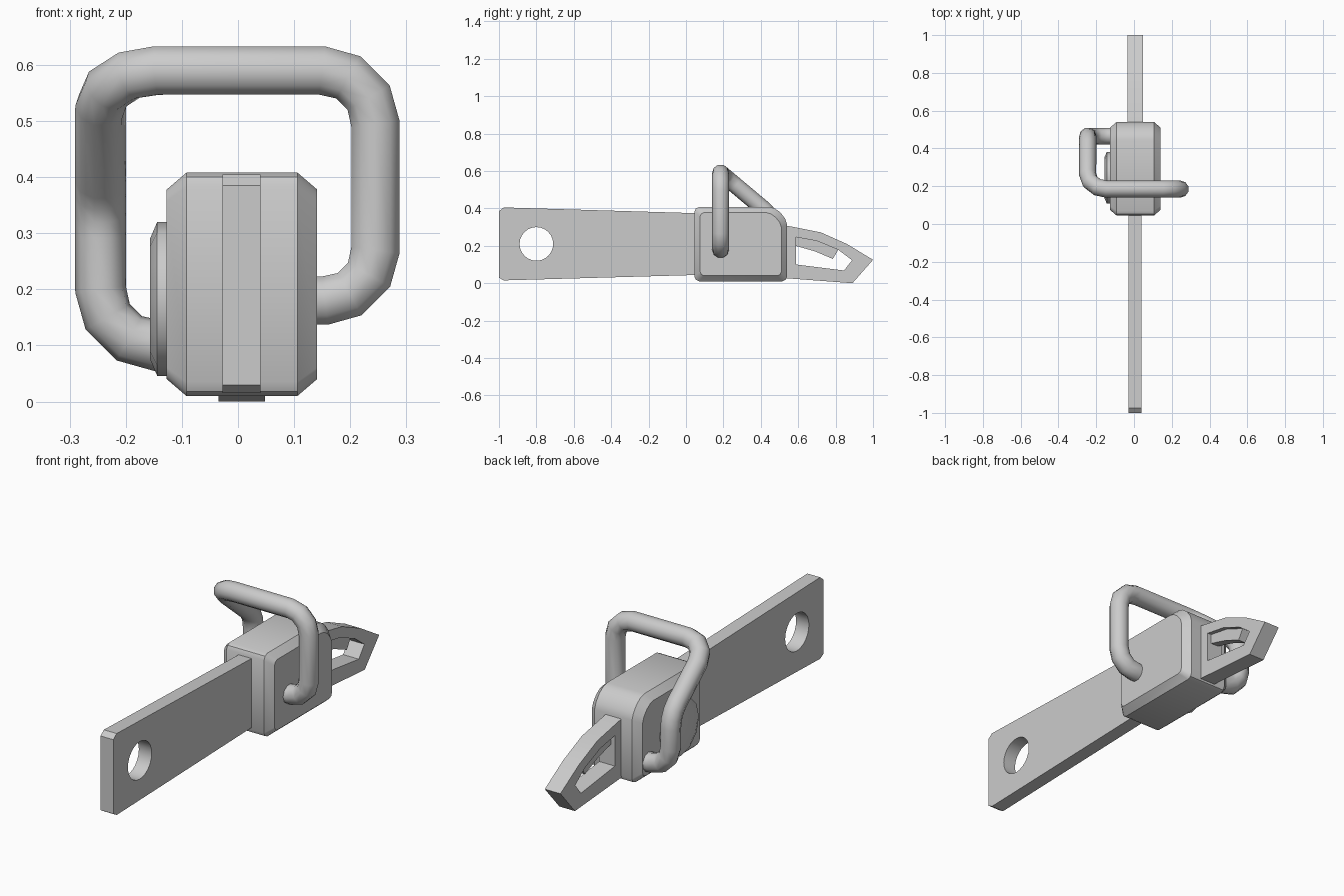
import bpy, bmesh, math
from mathutils import Matrix, Vector

if "Cube" in bpy.data.objects:
    bpy.data.objects.remove(bpy.data.objects["Cube"])

steel = bpy.data.materials.new("grey_steel")
steel.diffuse_color = (0.6, 0.6, 0.6, 1)
steel.use_nodes = True
steel.node_tree.nodes["Principled BSDF"].inputs["Base Color"].default_value = steel.diffuse_color

# side profiles are drawn as (y, z) and thickened along x
SIDE = Matrix(((0, 0, 1, 0), (1, 0, 0, 0), (0, 1, 0, 0), (0, 0, 0, 1)))


def finish(name, mesh, angle):
    bm = bmesh.new()
    bm.from_mesh(mesh)
    bmesh.ops.remove_doubles(bm, verts=bm.verts, dist=0.0005)
    bmesh.ops.recalc_face_normals(bm, faces=bm.faces)
    bm.to_mesh(mesh)
    bm.free()
    mesh.materials.clear()
    mesh.materials.append(steel)
    ob = bpy.data.objects.new(name, mesh)
    bpy.context.collection.objects.link(ob)
    bpy.ops.object.select_all(action='DESELECT')
    ob.select_set(True)
    bpy.context.view_layer.objects.active = ob
    bpy.ops.object.shade_smooth_by_angle(angle=math.radians(angle))
    return ob


def curve_mesh(name, curve, matrix):
    tmp = bpy.data.objects.new(name + "_curve", curve)
    bpy.context.collection.objects.link(tmp)
    bpy.context.view_layer.update()
    dg = bpy.context.evaluated_depsgraph_get()
    mesh = bpy.data.meshes.new_from_object(tmp.evaluated_get(dg))
    bpy.data.objects.remove(tmp)
    mesh.transform(matrix)
    mesh.name = name
    return mesh


def add_spline(curve, pts, cyclic):
    s = curve.splines.new('POLY')
    s.points.add(len(pts) - 1)
    for p, co in zip(s.points, pts):
        p.co = (*co, 0, 1) if len(co) == 2 else (*co, 1)
    s.use_cyclic_u = cyclic


def plate(name, loops, x0, x1, angle=30):
    """Flat plate from an outline plus holes, spanning x0..x1."""
    c = bpy.data.curves.new(name, 'CURVE')
    c.dimensions, c.fill_mode = '2D', 'BOTH'
    c.extrude = (x1 - x0) / 2
    for loop in loops:
        add_spline(c, loop, True)
    m = Matrix.Translation(((x0 + x1) / 2, 0, 0)) @ SIDE
    return finish(name, curve_mesh(name, c, m), angle)


def loft(name, profile, levels, angle):
    """Stack copies of a (y, z) profile along x; levels are (x, inset)."""
    ys, zs = [p[0] for p in profile], [p[1] for p in profile]
    cy, cz = (min(ys) + max(ys)) / 2, (min(zs) + max(zs)) / 2
    hy, hz = max(ys) - cy, max(zs) - cz
    bm = bmesh.new()
    rings = [[bm.verts.new((x, cy + (y - cy) * (1 - d / hy), cz + (z - cz) * (1 - d / hz)))
              for y, z in profile] for x, d in levels]
    n = len(profile)
    for a, b in zip(rings, rings[1:]):
        for i in range(n):
            j = (i + 1) % n
            bm.faces.new((a[i], a[j], b[j], b[i]))
    bm.faces.new(rings[0])
    bm.faces.new(rings[-1])
    mesh = bpy.data.meshes.new(name)
    bm.to_mesh(mesh)
    bm.free()
    return finish(name, mesh, angle)


def rounded(path, cuts, steps=3):
    """Replace each inner corner of a path by an arc-like bend."""
    pts = [Vector(p) for p in path]
    out = [pts[0]]
    for a, p, b, d in zip(pts, pts[1:], pts[2:], cuts):
        s, e = p + (a - p).normalized() * d, p + (b - p).normalized() * d
        # rational quadratic, which gives a true circular arc
        w = math.cos((p - a).angle(b - p) / 2)
        for i in range(steps + 1):
            t = i / steps
            k0, k1, k2 = (1 - t) ** 2, 2 * t * (1 - t) * w, t * t
            out.append((s * k0 + p * k1 + e * k2) / (k0 + k1 + k2))
    return out + [pts[-1]]


# long strap with a round hole near its end
hole = [(-0.8 + 0.09 * math.cos(i * math.pi / 12), 0.21 + 0.09 * math.sin(i * math.pi / 12))
        for i in range(24)]
plate("strap", [[(-1, 0.03), (-0.975, 0.015), (0.2, 0.048), (0.2, 0.37),
                 (-0.975, 0.405), (-1, 0.385)], hole], -0.028, 0.04)

# pointed tip with a window, and the thin catch inside the window
plate("tip", [[(0.45, 0.033), (0.89, 0.0), (1.0, 0.125), (0.86, 0.21), (0.72, 0.272), (0.45, 0.325)],
              [(0.588, 0.10), (0.845, 0.068), (0.888, 0.123), (0.815, 0.178),
               (0.70, 0.226), (0.588, 0.246)]], -0.035, 0.048)
plate("tip_catch", [[(0.585, 0.2), (0.69, 0.17), (0.785, 0.13), (0.815, 0.18),
                     (0.70, 0.228), (0.585, 0.248)]], -0.014, 0.027)

# chamfered lock body
body = [(0.045, 0.035), (0.053, 0.018), (0.07, 0.01), (0.515, 0.01), (0.533, 0.018), (0.54, 0.035),
        (0.54, 0.315), (0.53, 0.345), (0.505, 0.378), (0.475, 0.4), (0.445, 0.408),
        (0.07, 0.408), (0.053, 0.4), (0.045, 0.383)]
loft("lock_body", body, [(-0.127, 0.03), (-0.092, 0), (0.106, 0), (0.141, 0.03)], 30)

# round boss on the left side
ring = [(0.245 + 0.137 * math.cos(i * math.pi / 6), 0.183 + 0.137 * math.sin(i * math.pi / 6))
        for i in range(12)]
loft("side_boss", ring, [(-0.157, 0.03), (-0.144, 0), (-0.11, 0)], 31)

# bent round handle
path = [(0.1, 0.185, 0.18), (0.245, 0.185, 0.18), (0.245, 0.185, 0.59), (-0.245, 0.185, 0.59),
        (-0.245, 0.465, 0.355), (-0.245, 0.465, 0.1), (-0.1, 0.465, 0.1)]
c = bpy.data.curves.new("handle", 'CURVE')
c.dimensions = '3D'
c.bevel_depth, c.bevel_resolution, c.use_fill_caps = 0.0455, 3, True
add_spline(c, rounded(path, [0.09, 0.095, 0.1, 0.06, 0.1]), False)
finish("handle", curve_mesh("handle", c, Matrix()), 45)
